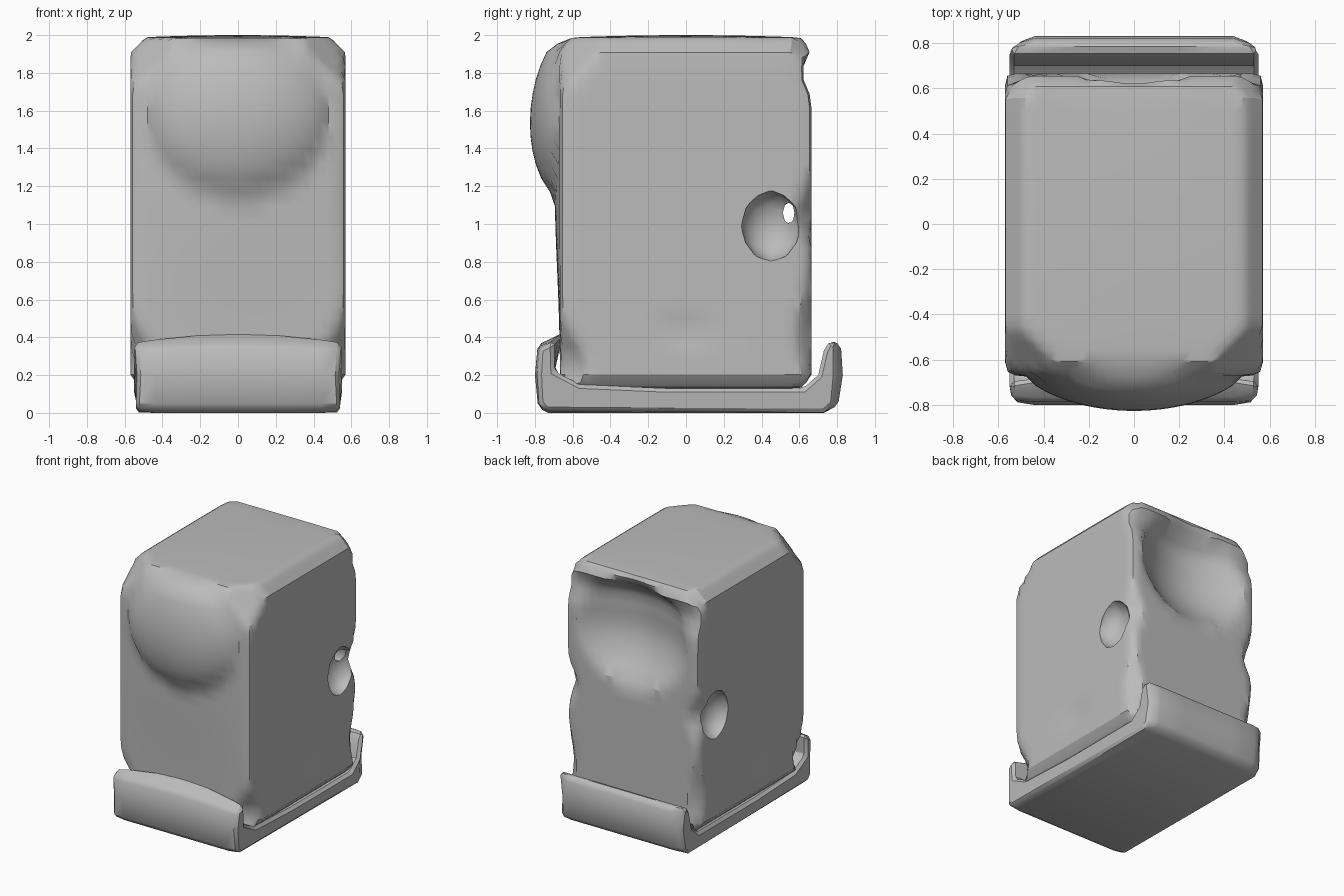
import bpy, bmesh, math
from mathutils import Vector

default = bpy.data.objects.get("Cube")
if default:
    bpy.data.objects.remove(default, do_unlink=True)

# Single plain grey
GREY = (0.5, 0.5, 0.5, 1)
grey = bpy.data.materials.new("plain_grey")
grey.use_nodes = True
grey.diffuse_color = GREY
grey.node_tree.nodes["Principled BSDF"].inputs["Base Color"].default_value = GREY

HX, HY, BOTTOM, TOP = 0.57, 0.665, 0.13, 1.985
CORNER = HX + HY


def add_object(name, bm):
    bmesh.ops.recalc_face_normals(bm, faces=bm.faces)
    mesh = bpy.data.meshes.new(name)
    bm.to_mesh(mesh)
    bm.free()
    mesh.materials.append(grey)
    obj = bpy.data.objects.new(name, mesh)
    bpy.context.collection.objects.link(obj)
    return obj


def activate(obj):
    bpy.ops.object.select_all(action="DESELECT")
    obj.select_set(True)
    bpy.context.view_layer.objects.active = obj


def bell(value, centre, width):
    return math.exp(-((value - centre) / width) ** 2)


def dome(x, z, rx, cz, rz, power):
    r2 = (x / rx) ** 2 + ((z - cz) / rz) ** 2
    return max(0.0, 1 - r2) ** power


def clip(q, direction, limit):
    """Flatten a point onto the plane direction . q = limit if it lies beyond."""
    n = Vector(direction)
    extra = q.dot(n) - limit
    if extra > 0:
        q -= n * (extra / n.length_squared)


def sign(value):
    return 1 if value > 0 else -1


def shape_body(p):
    """Size the box, clip its edges and corners, push in bulge and hollow."""
    mid = (TOP + BOTTOM) / 2
    q = Vector((p.x * HX, p.y * HY, p.z * (TOP - BOTTOM) / 2 + mid))
    sx, sy = sign(q.x), sign(q.y)

    # Worn vertical corners
    if sy > 0:
        wear = 0.02 + 0.09 * bell(q.z, 1.03, 0.13) + 0.07 * bell(q.z, 0.4, 0.25)
    else:
        wear = 0.025 + 0.13 * bell(q.z, 0.26, 0.15)
    clip(q, (sx, sy, 0), CORNER - wear)

    # Top and bottom edges
    clip(q, (sx, 0, 1), HX + TOP - 0.08)
    clip(q, (0, sy, 1), HY + TOP - 0.06)
    clip(q, (sx, 0, -1), HX - BOTTOM - 0.06)
    clip(q, (0, sy, -1), HY - BOTTOM - 0.06)

    # Front bulge, back hollow and groove below the back rim
    if p.y < -0.99:
        bow = max(0, 1 - (q.x / HX) ** 2) * bell(q.z, 1.2, 0.6)
        q.y -= 0.03 * bow + 0.14 * dome(q.x, q.z, 0.48, 1.57, 0.42, 0.7)
    if p.y > 0.99:
        q.y -= 0.2 * dome(q.x, q.z, 0.48, 1.55, 0.42, 1)
    if p.z < 0.99:
        ramp = max(0, (p.y - 0.6) / 0.4)
        q.y -= 0.05 * ramp * bell(q.z, 1.8, 0.09)
    # Chipped top corners
    clip(q, (sx, sy, 1), 2.94 if sy < 0 else 3.03)
    # Small crease low on each side
    if abs(p.x) > 0.99:
        q.x -= sx * 0.02 * bell(q.y, 0, 0.13) * bell(q.z, 0.44, 0.06)
    # Gently domed top
    if p.z > 0.99:
        q.z += 0.015 * (1 - p.x ** 2) * (1 - p.y ** 2)
    return q


# Main body
bm = bmesh.new()
bmesh.ops.create_cube(bm, size=2)
bmesh.ops.subdivide_edges(bm, edges=bm.edges[:], cuts=24, use_grid_fill=True)
for v in bm.verts:
    v.co = shape_body(v.co.copy())
body = add_object("body", bm)


def cut_ellipsoid(target, centre, radii):
    cutter_bm = bmesh.new()
    bmesh.ops.create_icosphere(cutter_bm, subdivisions=2, radius=1)
    for v in cutter_bm.verts:
        v.co = Vector(c + a * r for c, a, r in zip(centre, v.co, radii))
    cutter = add_object("cutter", cutter_bm)
    cutter.hide_render = True
    activate(target)
    mod = target.modifiers.new("cut", "BOOLEAN")
    mod.operation = "DIFFERENCE"
    mod.solver = "EXACT"
    mod.object = cutter
    bpy.ops.object.modifier_apply(modifier=mod.name)
    bpy.data.objects.remove(cutter, do_unlink=True)


# Side scoops near the back, joined by a narrow passage
for s in (-1, 1):
    cut_ellipsoid(body, (s * 0.58, 0.45, 0.99), (0.13, 0.16, 0.19))
cut_ellipsoid(body, (0, 0.545, 1.06), (0.8, 0.04, 0.075))

# Tray with a raised lip at front and back
profile = [(-0.75, 0), (-0.785, 0.05), (-0.80, 0.2), (-0.785, 0.36), (-0.70, 0.38),
           (-0.695, 0.22), (-0.56, 0.15), (-0.1, 0.13), (0.62, 0.13), (0.70, 0.2),
           (0.73, 0.33), (0.765, 0.385), (0.82, 0.36), (0.83, 0.2), (0.805, 0.04),
           (0.73, 0)]
W = 0.55
bm = bmesh.new()
face = bm.faces.new([bm.verts.new((-W, y, z)) for y, z in profile])
grown = bmesh.ops.extrude_face_region(bm, geom=[face])["geom"]
for v in grown:
    if isinstance(v, bmesh.types.BMVert):
        v.co.x = W
for i in range(-2, 3):
    bmesh.ops.bisect_plane(bm, geom=bm.verts[:] + bm.edges[:] + bm.faces[:],
                           plane_co=(i * 0.22, 0, 0), plane_no=(1, 0, 0))
for v in bm.verts:
    arch = 1 - (v.co.x / W) ** 2
    if v.co.z > 0.3 and -0.75 < v.co.y < 0:
        v.co.z += 0.045 * arch
        v.co.y += 0.05 * arch
    elif v.co.z > 0.3 and v.co.y < 0:
        v.co.z -= 0.02 * (1 - arch)
    # Softened plan corners
    clip(v.co, (sign(v.co.x), sign(v.co.y), 0), W + 0.77)
    clip(v.co, (sign(v.co.x), sign(v.co.y), -1), W + 0.72)
tray = add_object("tray", bm)
activate(tray)
bevel = tray.modifiers.new("soft_edges", "BEVEL")
bevel.width = 0.022
bevel.segments = 1
bevel.limit_method = "ANGLE"
bevel.angle_limit = math.radians(40)
bpy.ops.object.modifier_apply(modifier=bevel.name)

for obj in (body, tray):
    activate(obj)
    bpy.ops.object.shade_smooth_by_angle(angle=math.radians(32))
